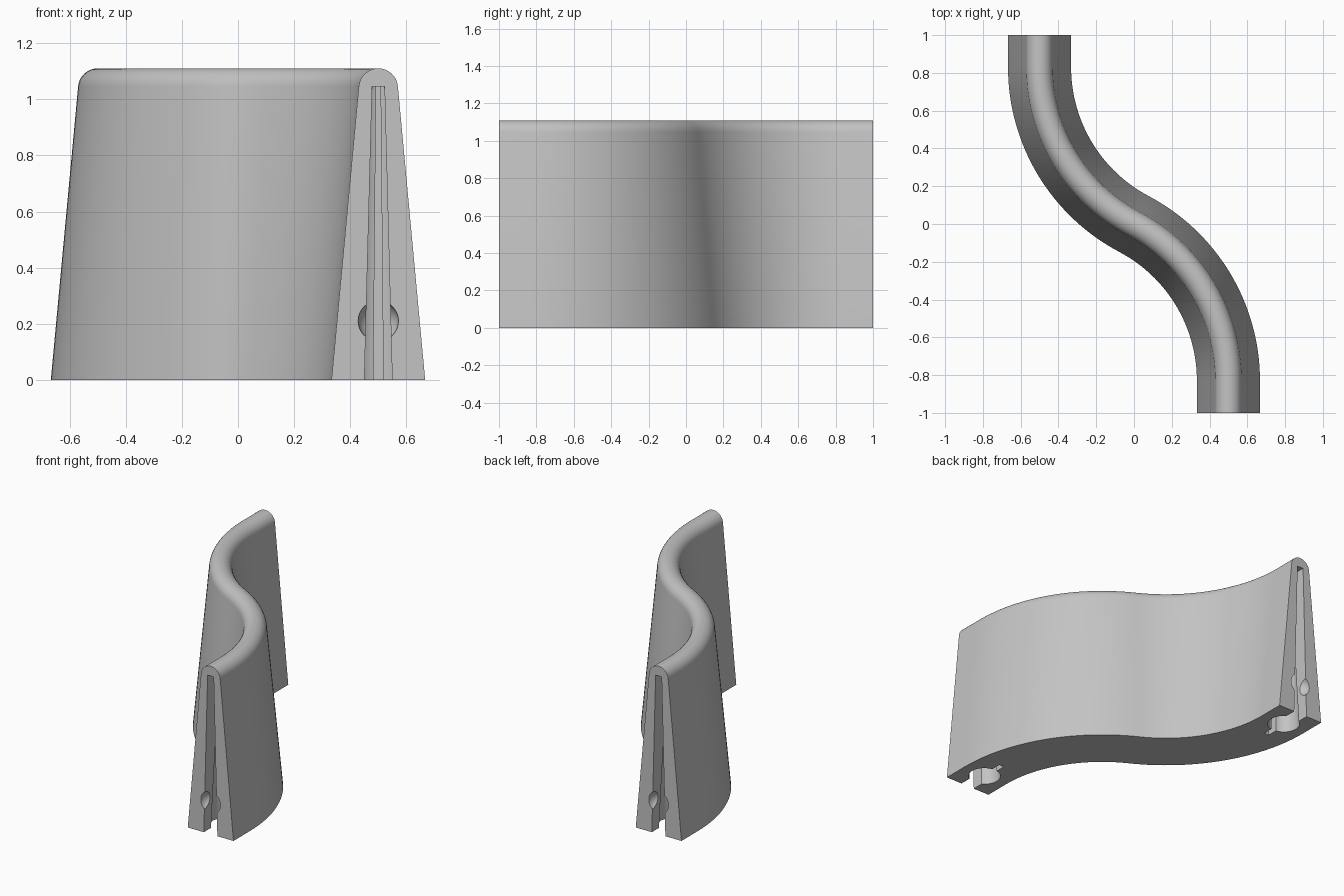
import bpy, bmesh, math
from mathutils import Matrix, Vector

if "Cube" in bpy.data.objects:
    bpy.data.objects.remove(bpy.data.objects["Cube"], do_unlink=True)

grey = bpy.data.materials.new("plain grey")
grey.use_nodes = True
colour = (0.55, 0.55, 0.55, 1)
grey.diffuse_color = colour
grey.node_tree.nodes["Principled BSDF"].inputs["Base Color"].default_value = colour


def make_object(name, bm):
    bmesh.ops.recalc_face_normals(bm, faces=bm.faces)
    mesh = bpy.data.meshes.new(name)
    bm.to_mesh(mesh)
    bm.free()
    mesh.materials.append(grey)
    obj = bpy.data.objects.new(name, mesh)
    bpy.context.collection.objects.link(obj)
    return obj


# S-shaped centre line: short straight ends and two equal arcs meeting at the origin
STRAIGHT, STEPS = 0.17, 32
RADIUS = 0.25 + (1 - STRAIGHT) ** 2
sweep = math.asin((1 - STRAIGHT) / RADIUS)
half = [(Vector((0.5, -1, 0)), Vector((1, 0, 0)))]
for i in range(STEPS + 1):
    a = sweep * i / STEPS
    n = Vector((math.cos(a), math.sin(a), 0))
    half.append((Vector((0.5 - RADIUS, STRAIGHT - 1, 0)) + n * RADIUS, n))
path = half + [(-p, n) for p, n in reversed(half[:-1])]

# Tapered wall section with a rounded top
BASE, CAP, HEIGHT = 0.167, 0.07, 1.11
lean = math.atan((BASE - CAP) / (HEIGHT - CAP))
section = [(BASE, 0)]
for i in range(17):
    a = lean + (math.pi - 2 * lean) * i / 16
    section.append((CAP * math.cos(a), HEIGHT - CAP + CAP * math.sin(a)))
section.append((-BASE, 0))

bm = bmesh.new()
rings = [[bm.verts.new(p + n * u + Vector((0, 0, z))) for u, z in section] for p, n in path]
for r, s in zip(rings, rings[1:]):
    for i in range(len(section)):
        j = (i + 1) % len(section)
        bm.faces.new((r[i], r[j], s[j], s[i]))
bm.faces.new(rings[0])
bm.faces.new(rings[-1])
wall = make_object("curved_wall", bm)

TOP, BOTTOM = 1.045, -0.02


def slot(name, base_half, top_half, depth):
    """Tapered upright slot running in from the front end."""
    bm = bmesh.new()
    bmesh.ops.create_cube(bm, size=2)
    for v in bm.verts:
        w = top_half if v.co.z > 0 else base_half
        v.co = (0.5 + v.co.x * w, -1 + (depth if v.co.y > 0 else -0.1),
                TOP if v.co.z > 0 else BOTTOM)
    return make_object(name, bm)


def socket(name):
    """Tapered round socket just inside the end."""
    bm = bmesh.new()
    bmesh.ops.create_cone(bm, cap_ends=True, segments=40, radius1=0.1, radius2=0.045,
                          depth=TOP - BOTTOM,
                          matrix=Matrix.Translation((0.5, -0.84, (TOP + BOTTOM) / 2)))
    return make_object(name, bm)


def dimple(name):
    """Round recess on the end face."""
    bm = bmesh.new()
    bmesh.ops.create_uvsphere(bm, u_segments=32, v_segments=16, radius=0.072,
                              matrix=Matrix.Translation((0.5, -1, 0.21)))
    return make_object(name, bm)


# Cut the same recesses into both ends
for end, turn in (("front", 0), ("back", math.pi)):
    cutters = [slot(end + "_mouth", 0.05, 0.022, 0.12), socket(end + "_socket"),
               slot(end + "_slit", 0.018, 0.008, 0.325), dimple(end + "_dimple")]
    for cutter in cutters:
        cutter.data.transform(Matrix.Rotation(turn, 4, "Z"))
        cutter.hide_render = True
        mod = wall.modifiers.new("cut", "BOOLEAN")
        mod.operation, mod.solver, mod.object = "DIFFERENCE", "EXACT", cutter
        with bpy.context.temp_override(object=wall, active_object=wall):
            bpy.ops.object.modifier_apply(modifier=mod.name)
        bpy.data.objects.remove(cutter, do_unlink=True)

# Smooth the curved surfaces, keeping edges sharp
bpy.ops.object.select_all(action="DESELECT")
wall.select_set(True)
bpy.context.view_layer.objects.active = wall
bpy.ops.object.shade_smooth_by_angle(angle=math.radians(30))
